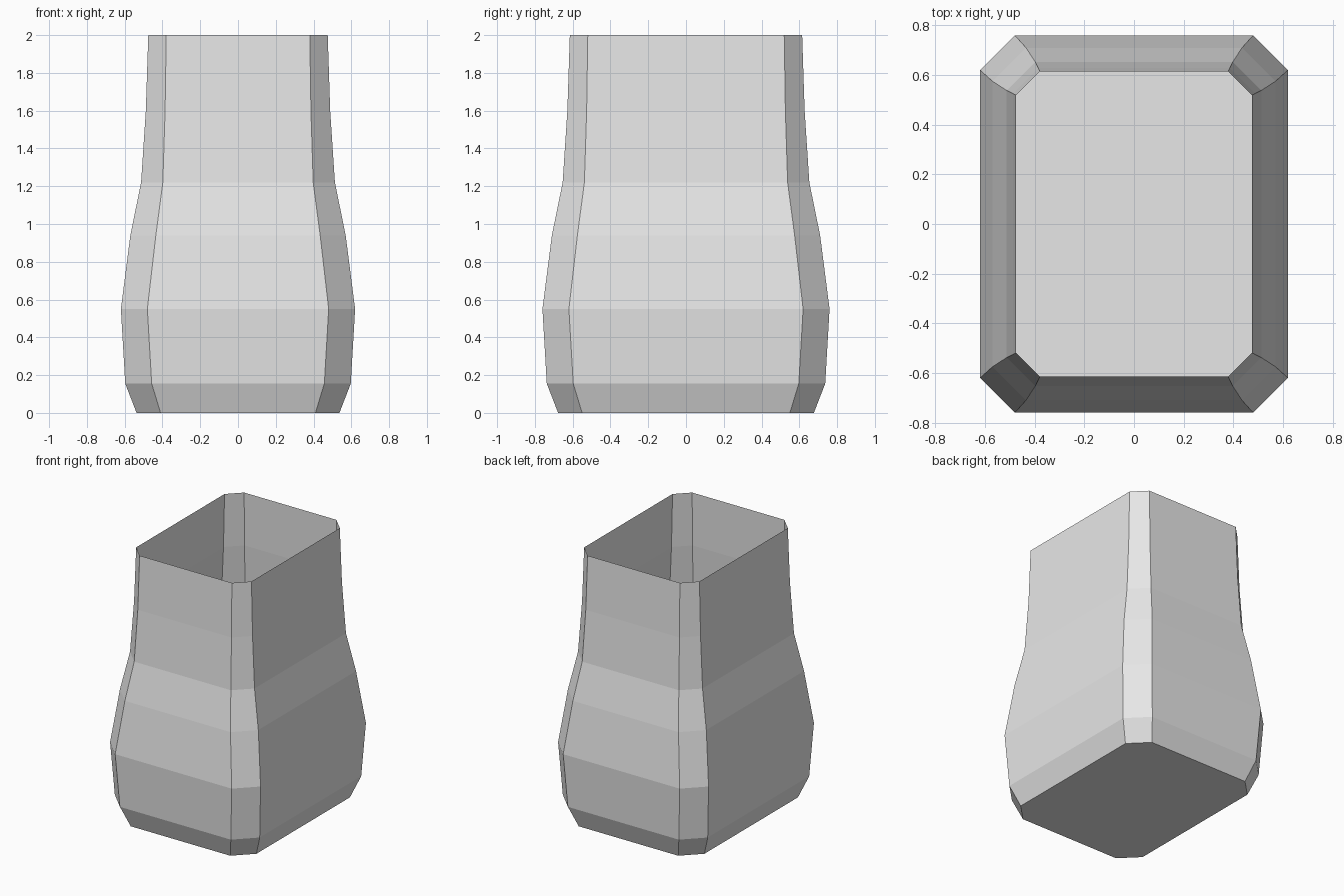
import bpy, bmesh

if "Cube" in bpy.data.objects:
    bpy.data.objects.remove(bpy.data.objects["Cube"])

# Profile rings: height, half width in x, corner chamfer
RINGS = [
    (0.00, 0.537, 0.127),
    (0.155, 0.597, 0.140),
    (0.55, 0.620, 0.140),
    (0.94, 0.570, 0.135),
    (1.22, 0.513, 0.115),
    (1.60, 0.488, 0.102),
    (2.00, 0.475, 0.095),
]
EXTRA_DEPTH = 0.14  # half depth in y exceeds half width by this much

grey = bpy.data.materials.new("light grey")
grey.diffuse_color = (0.8, 0.8, 0.8, 1.0)
grey.use_nodes = True
grey.node_tree.nodes["Principled BSDF"].inputs["Base Color"].default_value = grey.diffuse_color


def ring(bm, z, hx, c):
    """Chamfered rectangle, counter-clockwise from above."""
    hy = hx + EXTRA_DEPTH
    pts = [(hx, hy - c), (hx - c, hy), (c - hx, hy), (-hx, hy - c),
           (-hx, c - hy), (c - hx, -hy), (hx - c, -hy), (hx, c - hy)]
    return [bm.verts.new((x, y, z)) for x, y in pts]


# Open vessel: lofted thin wall with a closed base
bm = bmesh.new()
rings = [ring(bm, *r) for r in RINGS]
for low, high in zip(rings, rings[1:]):
    for i in range(8):
        j = (i + 1) % 8
        bm.faces.new((low[i], low[j], high[j], high[i]))
bm.faces.new(rings[0][::-1])

mesh = bpy.data.meshes.new("vase")
bm.to_mesh(mesh)
bm.free()
mesh.materials.append(grey)
vase = bpy.data.objects.new("vase", mesh)
bpy.context.collection.objects.link(vase)
